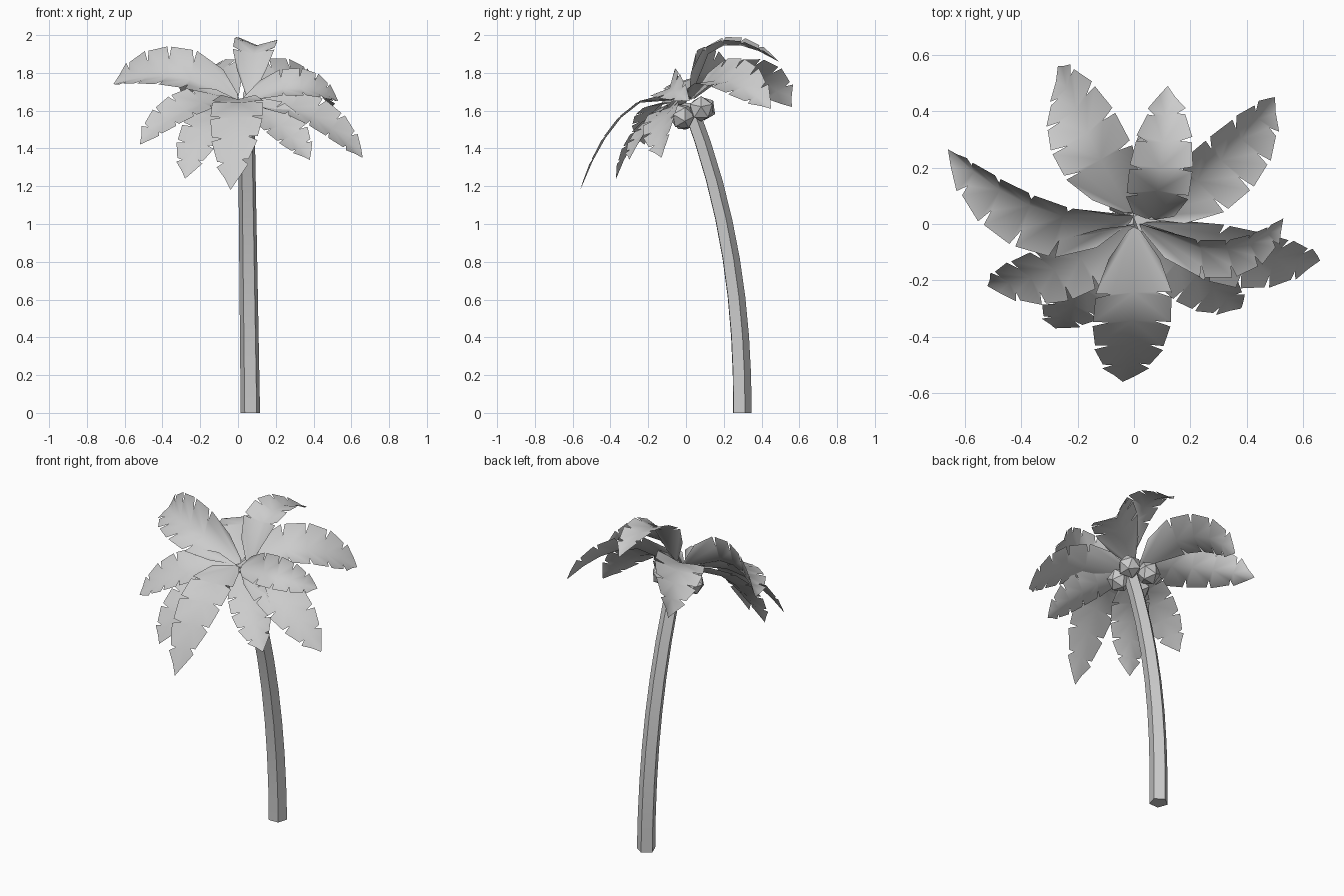
import bpy, bmesh, math
from mathutils import Vector

if "Cube" in bpy.data.objects:
    bpy.data.objects.remove(bpy.data.objects["Cube"])


def finish(name, bm, angle=30):
    me = bpy.data.meshes.new(name)
    bm.to_mesh(me)
    bm.free()
    ob = bpy.data.objects.new(name, me)
    bpy.context.collection.objects.link(ob)
    bpy.ops.object.select_all(action='DESELECT')
    bpy.context.view_layer.objects.active = ob
    ob.select_set(True)
    bpy.ops.object.shade_smooth_by_angle(angle=math.radians(angle))
    return ob


# Trunk: five-sided column curving forward
bm = bmesh.new()
rings = []
N = 9
for i in range(N):
    z = 1.64 * i / (N - 1)
    r = 0.054 - 0.008 * i / (N - 1)
    cx, cy = 0.066 - 0.014 * z, 0.294 - 0.093 * z ** 2.25
    rings.append([bm.verts.new((cx + r * math.cos(math.radians(20 + 72 * k)),
                                cy + r * math.sin(math.radians(20 + 72 * k)), z))
                  for k in range(5)])
for a, b in zip(rings, rings[1:]):
    for k in range(5):
        bm.faces.new((a[k], a[(k + 1) % 5], b[(k + 1) % 5], b[k]))
bm.faces.new(rings[0][::-1])
bm.faces.new(rings[-1])
finish("trunk", bm)

# Frond outline: boundaries along the rib and the half width there
STOPS = [0.0, 0.38, 0.56, 0.72, 0.86, 1.0]
WIDTH = [0.15, 0.98, 1.0, 0.88, 0.6, 0.0]


def frond(name, base, mid, tip, width, fold, lean=37):
    """Folded leaf with notched blades either side of a curved rib.
    lean tilts the leaf's upper side from straight up toward the front."""
    axis = Vector((0, -math.sin(math.radians(lean)), math.cos(math.radians(lean))))
    p0, pm, p2 = Vector(base), Vector(mid), Vector(tip)
    p1 = 2 * pm - (p0 + p2) / 2

    def point(t, side=0, w=0.0):
        p = p0 * (1 - t) ** 2 + p1 * (2 * t * (1 - t)) + p2 * t * t
        tan = ((p1 - p0) * (1 - t) + (p2 - p1) * t).normalized()
        up = (axis - tan * axis.dot(tan)).normalized()
        out = tan.cross(up) * side
        f = math.radians(fold)
        return p + (out * math.cos(f) + up * math.sin(f)) * w * width

    bm = bmesh.new()
    last = len(STOPS) - 1
    rib = [bm.verts.new(point(t)) for t in STOPS]
    for side in (1, -1):
        shift = 0.012 * side
        notch = [bm.verts.new(point(t + shift, side, w * 0.58))
                 for t, w in zip(STOPS[1:-1], WIDTH[1:-1])]
        for i in range(last):
            loop = [rib[i]]
            if i == 0:
                loop.append(bm.verts.new(point(0.02, side, WIDTH[0])))
                loop.append(bm.verts.new(point(0.18, side, 0.66)))
            else:
                loop.append(notch[i - 1])
                loop.append(bm.verts.new(point(STOPS[i] + 0.025 + shift, side, WIDTH[i])))
            if i < last - 1:
                loop.append(bm.verts.new(point(STOPS[i + 1] - 0.003 + shift, side, WIDTH[i + 1])))
                loop.append(notch[i])
            elif i == last - 1:
                loop.append(bm.verts.new(point(0.95, side, 0.25)))
            loop.append(rib[i + 1])
            # fan from the rib so that curved blades stay clean
            for a, b in zip(loop[1:-1], loop[2:]):
                f = (loop[0], a, b)
                bm.faces.new(f if side < 0 else f[::-1])
    finish(name, bm, 85)


FRONDS = [
    ("frond_left",        (0, .03, 1.66),   (-.33, .05, 1.78),  (-.66, .265, 1.74), .16, 30, 49),
    ("frond_back_left",   (-.01, .04, 1.66), (-.15, .29, 1.80), (-.27, .56, 1.62),  .145, 12),
    ("frond_top",         (.06, .02, 1.66), (.09, .17, 1.935),  (.12, .49, 1.86),   .118, 18),
    ("frond_back_right",  (.03, .03, 1.66), (.28, .20, 1.76),   (.50, .45, 1.61),   .15, 23),
    ("frond_right",       (.02, .0, 1.65),  (.30, -.09, 1.72),  (.53, .02, 1.65),   .11, 27, 47),
    ("frond_right_low",   (.03, .0, 1.64),  (.36, -.10, 1.59),  (.66, -.13, 1.35),  .13, 15, 33),
    ("frond_front_right", (.02, .0, 1.64),  (.20, -.165, 1.54), (.38, -.30, 1.34),  .12, 15),
    ("frond_front",       (0, -.01, 1.66),  (-.005, -.31, 1.595), (-.04, -.56, 1.18), .138, 4),
    ("frond_left_low",    (0, -.01, 1.65),  (-.25, -.15, 1.62), (-.52, -.22, 1.42), .125, 15, 32),
    ("frond_front_left",  (0, .0, 1.64),    (-.16, -.21, 1.52), (-.28, -.37, 1.24), .12, 12),
]
for f in FRONDS:
    frond(*f)

# Coconuts: faceted balls clustered under the crown
for i, p in enumerate([(.10, .08, 1.61), (-.03, .09, 1.61), (.09, -.02, 1.57), (-.04, -.01, 1.56)]):
    bpy.ops.mesh.primitive_ico_sphere_add(subdivisions=1, radius=0.07, location=p,
                                          rotation=(0.4 * i, 0.3, 0.8 * i))
    bpy.context.object.name = f"coconut_{i + 1}"
